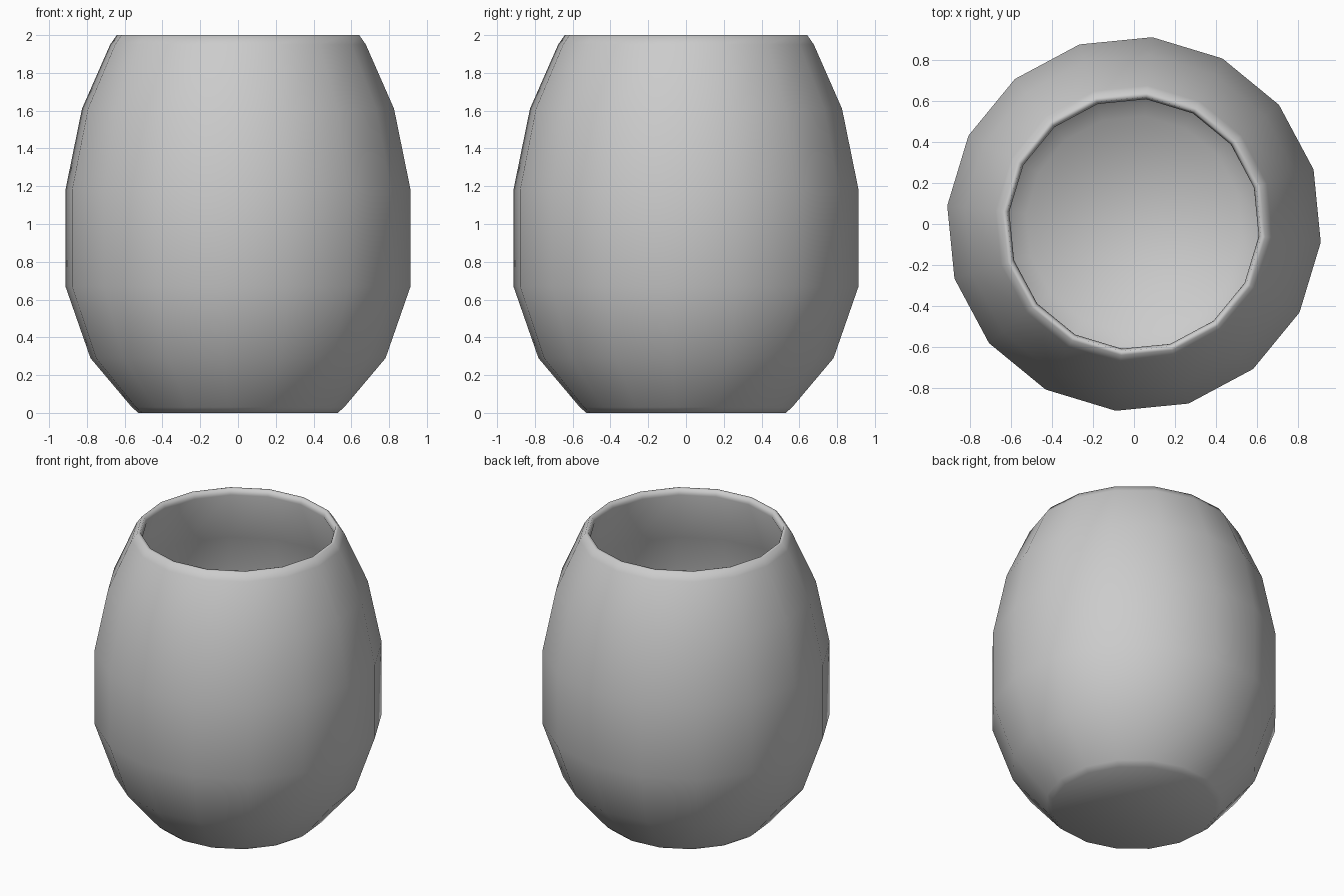
import bpy, bmesh, math

cube = bpy.data.objects.get("Cube")
if cube:
    bpy.data.objects.remove(cube, do_unlink=True)

SIDES = 16
TURN = math.radians(-5.6)

# Plain grey glaze
grey = bpy.data.materials.new("grey")
colour = (0.6, 0.6, 0.6, 1)
grey.use_nodes = True
grey.diffuse_color = colour
grey.node_tree.nodes["Principled BSDF"].inputs["Base Color"].default_value = colour

# Profile (radius, height): outer wall upwards, over the rim, inner wall down
outer = [(0.53, 0), (0.565, 0.03), (0.785, 0.29), (0.918, 0.67),
         (0.918, 1.18), (0.83, 1.61), (0.68, 1.95)]
rim = [(0.645, 2.0), (0.625, 2.0), (0.613, 1.96)]
inner = [(0.77, 1.59), (0.855, 1.17), (0.855, 0.69), (0.73, 0.32), (0.53, 0.08)]


def lathe(name, profile):
    """Spin a profile into a closed body with a flat face at each end."""
    bm = bmesh.new()
    rings = []
    for radius, z in profile:
        angles = [TURN + math.tau * i / SIDES for i in range(SIDES)]
        rings.append([bm.verts.new((radius * math.cos(a), radius * math.sin(a), z))
                      for a in angles])
    for low, high in zip(rings, rings[1:]):
        for i in range(SIDES):
            j = (i + 1) % SIDES
            bm.faces.new((low[i], low[j], high[j], high[i]))
    bm.faces.new(rings[0][::-1])
    bm.faces.new(rings[-1])
    for face in bm.faces:
        face.smooth = True
    mesh = bpy.data.meshes.new(name)
    bm.to_mesh(mesh)
    bm.free()
    mesh.materials.append(grey)
    obj = bpy.data.objects.new(name, mesh)
    bpy.context.collection.objects.link(obj)
    return obj


lathe("cup_body", outer + rim + inner)
